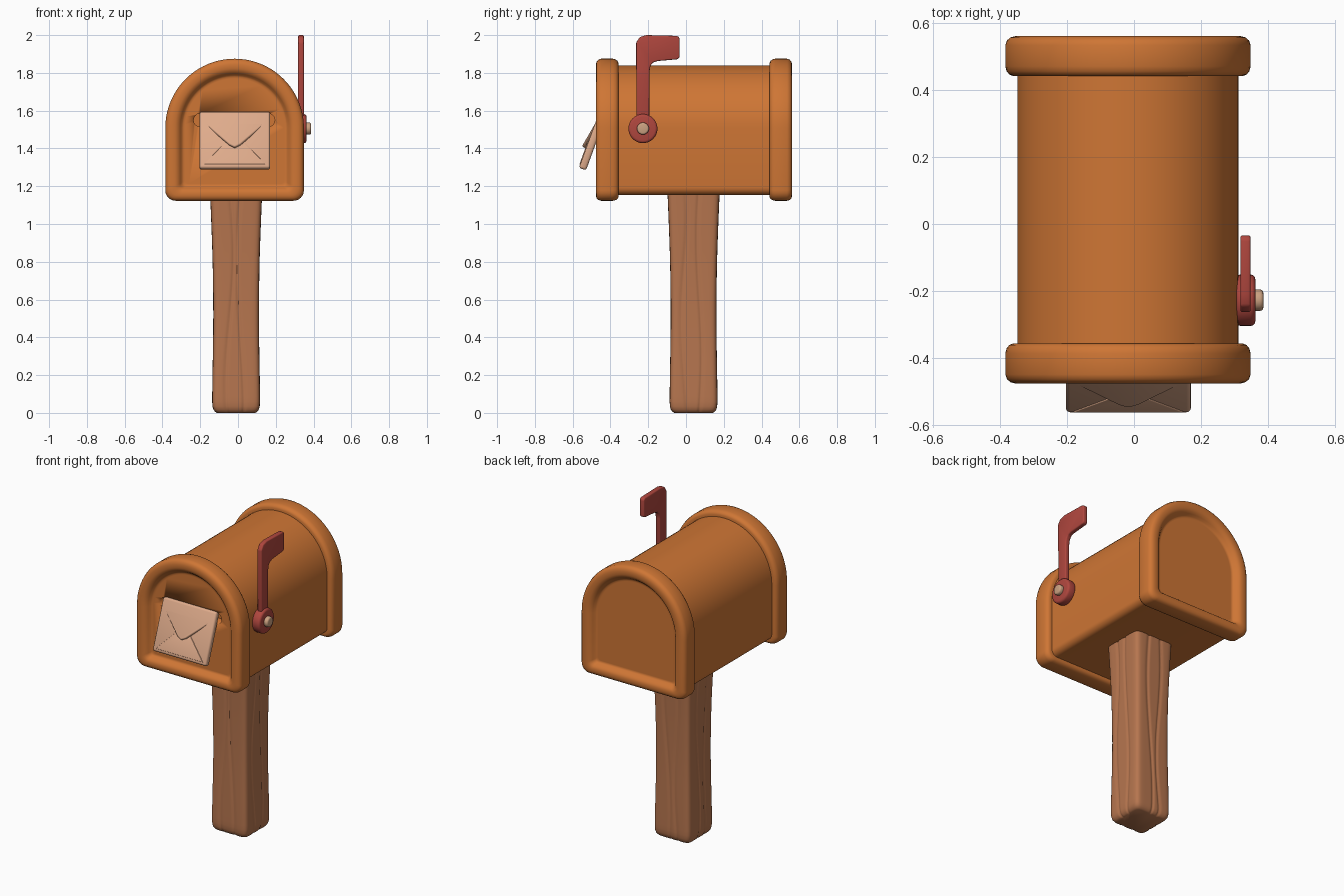
import bpy, bmesh, math
from mathutils import Matrix

if "Cube" in bpy.data.objects:
    bpy.data.objects.remove(bpy.data.objects["Cube"])


def material(name, rgb):
    m = bpy.data.materials.new(name)
    m.diffuse_color = (*rgb, 1)
    m.use_nodes = True
    m.node_tree.nodes["Principled BSDF"].inputs["Base Color"].default_value = m.diffuse_color
    return m


ORANGE = material("orange_metal", (0.62, 0.18, 0.035))
WOOD = material("brown_wood", (0.47, 0.18, 0.078))
RED = material("red_flag", (0.43, 0.062, 0.048))
PAPER = material("cream_paper", (0.74, 0.41, 0.26))
BOLT = material("tan_bolt", (0.60, 0.36, 0.22))


def finish(name, bm, mat, bevel=0.0, matrix=None, angle=35):
    """Turn a bmesh into a shaded object, optionally with rounded edges."""
    bmesh.ops.recalc_face_normals(bm, faces=bm.faces)
    me = bpy.data.meshes.new(name)
    bm.to_mesh(me)
    bm.free()
    me.materials.append(mat)
    ob = bpy.data.objects.new(name, me)
    bpy.context.collection.objects.link(ob)
    if matrix:
        ob.matrix_world = matrix
    bpy.ops.object.select_all(action='DESELECT')
    ob.select_set(True)
    bpy.context.view_layer.objects.active = ob
    if bevel:
        mod = ob.modifiers.new("round", 'BEVEL')
        mod.width, mod.segments, mod.limit_method = bevel, 3, 'ANGLE'
        bpy.ops.object.modifier_apply(modifier="round")
    bpy.ops.object.shade_smooth_by_angle(angle=math.radians(angle))
    return ob


def loft(rings):
    """Skin a list of equal-length closed rings and cap both ends."""
    bm = bmesh.new()
    rows = [[bm.verts.new(p) for p in r] for r in rings]
    n = len(rows[0])
    for a, b in zip(rows, rows[1:]):
        for i in range(n):
            bm.faces.new((a[i], a[(i + 1) % n], b[(i + 1) % n], b[i]))
    bm.faces.new(rows[0])
    bm.faces.new(rows[-1])
    return bm


def prism(name, pts, z0, z1, mat, matrix, bevel):
    """Flat outline in local xy extruded from z0 to z1."""
    return finish(name, loft([[(x, y, z) for x, y in pts] for z in (z0, z1)]), mat, bevel, matrix)


def circle(cx, cy, r, n=32):
    return [(cx + r * math.cos(math.tau * i / n), cy + r * math.sin(math.tau * i / n)) for i in range(n)]


# Mailbox: arched section swept along y with a rolled rim at each end
CX, CZ, R, BOTTOM = -0.018, 1.508, 0.367, 1.123


def arch(y, d):
    pts = [(CX + (R - d) * math.cos(math.pi * i / 40), y, CZ + (R - d) * math.sin(math.pi * i / 40))
           for i in range(41)]
    r, bot = max(0.055 - 0.4 * d, 0.02), BOTTOM + d * 0.85
    for side, start in ((-1, math.pi), (1, 1.5 * math.pi)):
        for i in range(7):
            a = start + math.pi / 2 * i / 6
            pts.append((CX + side * (R - d - r) + r * math.cos(a), y, bot + r + r * math.sin(a)))
    return pts


RIM = [(0.036, 0.105), (0.036, 0.096), (0.031, 0.088), (0.018, 0.079), (0.006, 0.068),
       (0.0, 0.052), (0.0, 0.03), (0.004, 0.015), (0.013, 0.005), (0.027, 0.0),
       (0.09, 0.0), (0.105, 0.004), (0.115, 0.012), (0.119, 0.022), (0.119, 0.036)]
rings = [arch(-0.477 + t, d) for t, d in RIM] + [arch(0.562 - t, d) for t, d in reversed(RIM)]
box = finish("mailbox_body", loft(rings), ORANGE)

# Letter slot cut in the front panel
slot_pts = [(x, z) for x, z in circle(0.195 - 0.034, 1.55, 0.035, 16) if x >= 0.16]
slot_pts = [(0.161 + 0.034 * math.cos(a), 1.55 + 0.035 * math.sin(a))
            for a in [math.pi * (i / 8 - 0.5) for i in range(9)]]
slot_pts += [(-0.201 - 0.034 * math.cos(a), 1.55 - 0.035 * math.sin(a))
             for a in [math.pi * (i / 8 - 0.5) for i in range(9)]]
FRONT = Matrix.Rotation(math.pi / 2, 4, 'X')      # local z points to the front
cutter = prism("slot_cutter", slot_pts, 0.37, 0.55, ORANGE, FRONT, 0)
cutter.hide_render = True
bpy.context.view_layer.objects.active = box
cut = box.modifiers.new("slot", 'BOOLEAN')
cut.object, cut.operation, cut.solver = cutter, 'DIFFERENCE', 'EXACT'
bpy.ops.object.modifier_apply(modifier="slot")
bpy.data.objects.remove(cutter)

# Envelope hanging out of the slot
def tilted(y, z, deg):
    return Matrix.Translation((-0.017, y, z)) @ Matrix.Rotation(math.radians(90 - deg), 4, 'X')


body_m = tilted(-0.449, 1.563, 20)
prism("envelope", [(-0.187, -0.29), (0.187, -0.29), (0.187, 0.03), (-0.187, 0.03)],
      -0.02, 0.02, PAPER, body_m, 0.013)
prism("envelope_lower_fold", [(-0.165, -0.272), (0.165, -0.272), (0.03, -0.125), (-0.03, -0.125)],
      0.015, 0.024, PAPER, body_m, 0.003)
prism("envelope_flap", [(-0.187, 0.012), (-0.187, -0.012), (-0.03, -0.165), (0, -0.182),
                        (0.03, -0.165), (0.187, -0.012), (0.187, 0.012)],
      -0.022, 0.0, PAPER, tilted(-0.461, 1.567, 30), 0.008)

# Flag, hub and bolt on the right side (local x, y, z -> world y, z, x)
SIDE = Matrix(((0, 0, 1, 0), (1, 0, 0, 0), (0, 1, 0, 0), (0, 0, 0, 1)))
prism("flag", [(-0.262, 1.5), (-0.195, 1.5), (-0.193, 1.81), (-0.188, 1.838), (-0.175, 1.855),
               (-0.15, 1.863), (-0.045, 1.872), (-0.034, 1.882), (-0.034, 1.985), (-0.045, 1.996),
               (-0.21, 2.0), (-0.245, 1.99), (-0.264, 1.96)],
      0.318, 0.349, RED, SIDE, 0.007)
prism("flag_hub", circle(-0.228, 1.505, 0.077), 0.305, 0.363, RED, SIDE, 0.014)
prism("flag_bolt", circle(-0.228, 1.505, 0.032, 24), 0.35, 0.387, BOLT, SIDE, 0.01)

# Wooden post: rounded square with wavy grain grooves
GRAIN = [(0.25, 0.10, 5.0, 0.0), (1.35, 0.16, 4.0, 1.0), (1.85, 0.10, 6.0, 2.5), (2.9, 0.13, 5.0, 0.6),
         (3.5, 0.10, 4.0, 3.0), (4.45, 0.16, 4.5, 4.0), (4.9, 0.14, 4.0, 1.5), (5.9, 0.12, 5.5, 2.0)]


def post_ring(z, s):
    half = (0.124 + 0.011 * max(0, (z - 0.75) / 0.4) ** 2 + 0.003 * math.cos(6 * z)) * s
    ring = []
    for i in range(128):
        a = math.tau * i / 128
        c, n = math.cos(a), math.sin(a)
        r = half / (abs(c) ** 9 + abs(n) ** 9) ** (1 / 9)
        for a0, amp, freq, ph in GRAIN:
            off = a - a0 - amp * math.sin(freq * z + ph)
            r -= 0.006 * math.exp(-(off / 0.06) ** 2)
        ring.append((-0.01 + r * c, 0.04 + r * n, z))
    return ring


levels = [(0.0, 0.8), (0.006, 0.88), (0.018, 0.95), (0.035, 0.985), (0.06, 1)]
levels += [(0.06 + 1.10 * i / 40, 1) for i in range(1, 41)]
finish("post", loft([post_ring(z, s) for z, s in levels]), WOOD, angle=50)
